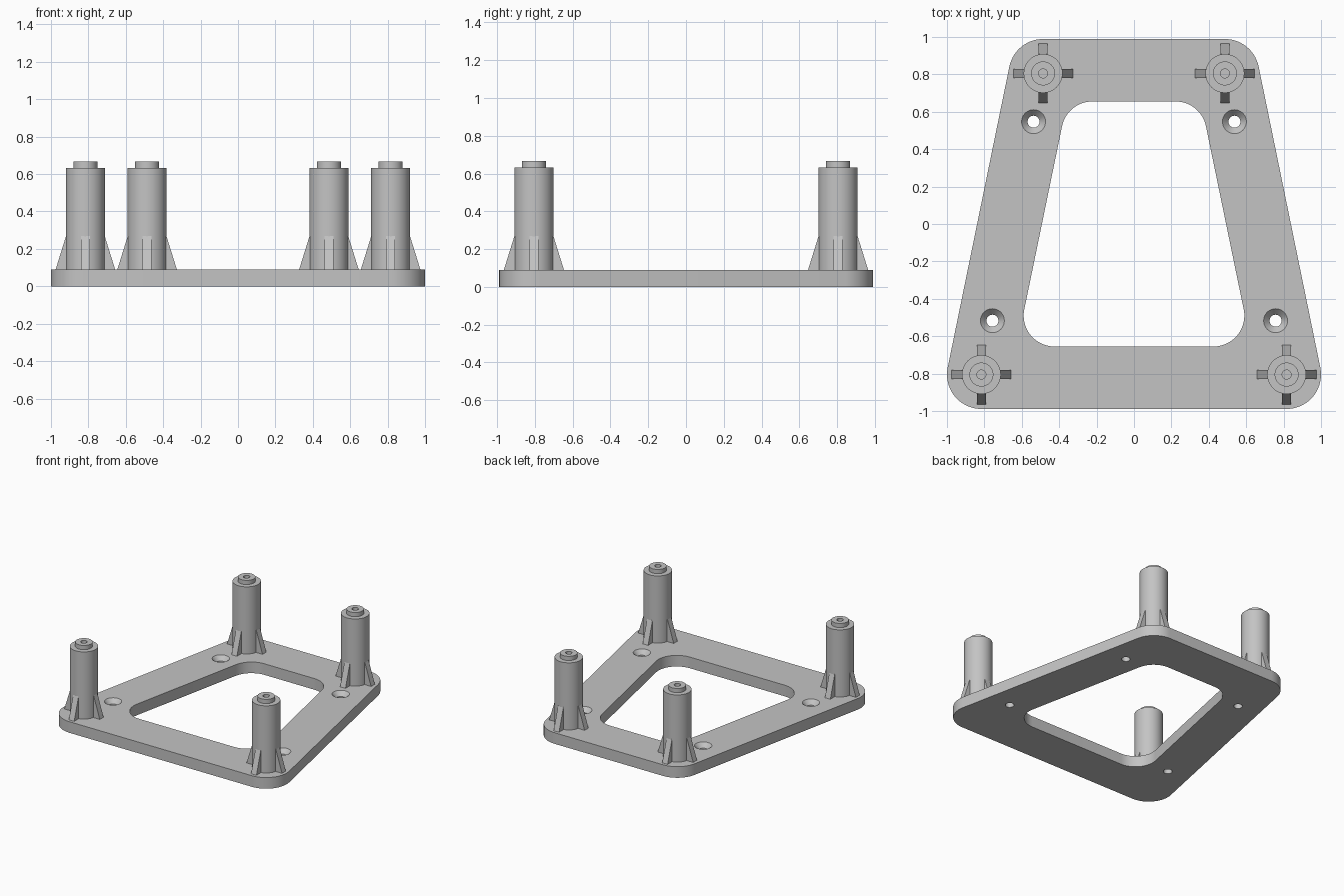
import bpy
import bmesh
from math import atan2, cos, sin, pi, hypot

if "Cube" in bpy.data.objects:
    bpy.data.objects.remove(bpy.data.objects["Cube"], do_unlink=True)

THICK = 0.09
POSTS = [(s * x, y) for x, y in ((0.816, -0.805), (0.486, 0.805)) for s in (1, -1)]
SCREWS = [(s * x, y) for x, y in ((0.757, -0.517), (0.537, 0.547)) for s in (1, -1)]

grey = bpy.data.materials.new("light grey")
grey.use_nodes = True
grey.diffuse_color = (0.55, 0.55, 0.55, 1)
grey.node_tree.nodes["Principled BSDF"].inputs["Base Color"].default_value = grey.diffuse_color


def make(name, bm, location=(0, 0, 0)):
    """Turn a bmesh into a shaded object."""
    bmesh.ops.recalc_face_normals(bm, faces=bm.faces)
    mesh = bpy.data.meshes.new(name)
    bm.to_mesh(mesh)
    bm.free()
    obj = bpy.data.objects.new(name, mesh)
    obj.location = location
    bpy.context.collection.objects.link(obj)
    mesh.materials.append(grey)
    return obj


def smooth(obj):
    bpy.ops.object.select_all(action="DESELECT")
    obj.select_set(True)
    bpy.context.view_layer.objects.active = obj
    bpy.ops.object.shade_smooth_by_angle(angle=pi / 6)


def extrude(bm, points, direction):
    """Prism from a flat outline."""
    face = bm.faces.new([bm.verts.new(p) for p in points])
    top = bmesh.ops.extrude_face_region(bm, geom=[face])["geom"]
    bmesh.ops.translate(bm, vec=direction,
                        verts=[v for v in top if isinstance(v, bmesh.types.BMVert)])


def rounded_trapezoid(front_x, back_x, y, radius, z0, z1, steps=14):
    """Prism whose four corners are arcs joined by tangent lines."""
    tilt = atan2(front_x - back_x, 2 * y)
    corners = [(front_x, -y, -pi / 2, tilt), (back_x, y, tilt, pi / 2),
               (-back_x, y, pi / 2, pi - tilt), (-front_x, -y, pi - tilt, 1.5 * pi)]
    points = []
    for cx, cy, start, end in corners:
        for i in range(steps + 1):
            a = start + (end - start) * i / steps
            points.append((cx + radius * cos(a), cy + radius * sin(a), z0))
    bm = bmesh.new()
    extrude(bm, points, (0, 0, z1 - z0))
    return bm


def lathe(profile, steps=48):
    """Closed solid of revolution; the profile starts and ends on the axis."""
    bm = bmesh.new()
    rings = []
    for r, z in profile:
        if r == 0:
            rings.append([bm.verts.new((0, 0, z))] * steps)
        else:
            rings.append([bm.verts.new((r * cos(2 * pi * i / steps), r * sin(2 * pi * i / steps), z))
                          for i in range(steps)])
    for low, high in zip(rings, rings[1:]):
        for i in range(steps):
            j = (i + 1) % steps
            quad = [low[i], low[j], high[j], high[i]]
            bm.faces.new(list(dict.fromkeys(quad)))
    return bm


# Base plate
plate = make("base_plate", rounded_trapezoid(0.816, 0.486, 0.805, 0.184, 0, THICK))

# Cut the central opening and the countersunk screw holes
cutters = [make("opening_cutter", rounded_trapezoid(0.425, 0.223, 0.49, 0.165, -0.1, 0.2))]
sink = [(0, -0.1), (0.032, -0.1), (0.032, THICK - 0.035), (0.064, THICK), (0.064, 0.2), (0, 0.2)]
for x, y in SCREWS:
    cutters.append(make("screw_cutter", lathe(sink, 32), (x, y, 0)))
for cutter in cutters:
    cutter.hide_render = True
    mod = plate.modifiers.new("cut", "BOOLEAN")
    mod.operation = "DIFFERENCE"
    mod.solver = "EXACT"
    mod.object = cutter
    bpy.context.view_layer.objects.active = plate
    bpy.ops.object.modifier_apply(modifier=mod.name)
    bpy.data.objects.remove(cutter, do_unlink=True)
smooth(plate)

# Standoff posts with a stepped tip and blind pilot hole, and their four ribs
post_profile = [(0, THICK), (0.104, THICK), (0.104, 0.633), (0.064, 0.633),
                (0.064, 0.667), (0.024, 0.667), (0.024, 0.45), (0, 0.45)]
rib_profile = [(0.09, THICK), (0.159, THICK), (0.103, 0.27), (0.09, 0.27)]
HALF = 0.024
for x, y in POSTS:
    place = ("back" if y > 0 else "front") + ("_left" if x > 0 else "_right")
    smooth(make(place + "_post", lathe(post_profile), (x, y, 0)))
    bm = bmesh.new()
    for dx, dy in ((1, 0), (0, 1), (-1, 0), (0, -1)):
        outline = [(r * dx + HALF * dy, r * dy - HALF * dx, z) for r, z in rib_profile]
        extrude(bm, outline, (-2 * HALF * dy, 2 * HALF * dx, 0))
    make(place + "_ribs", bm, (x, y, 0))
